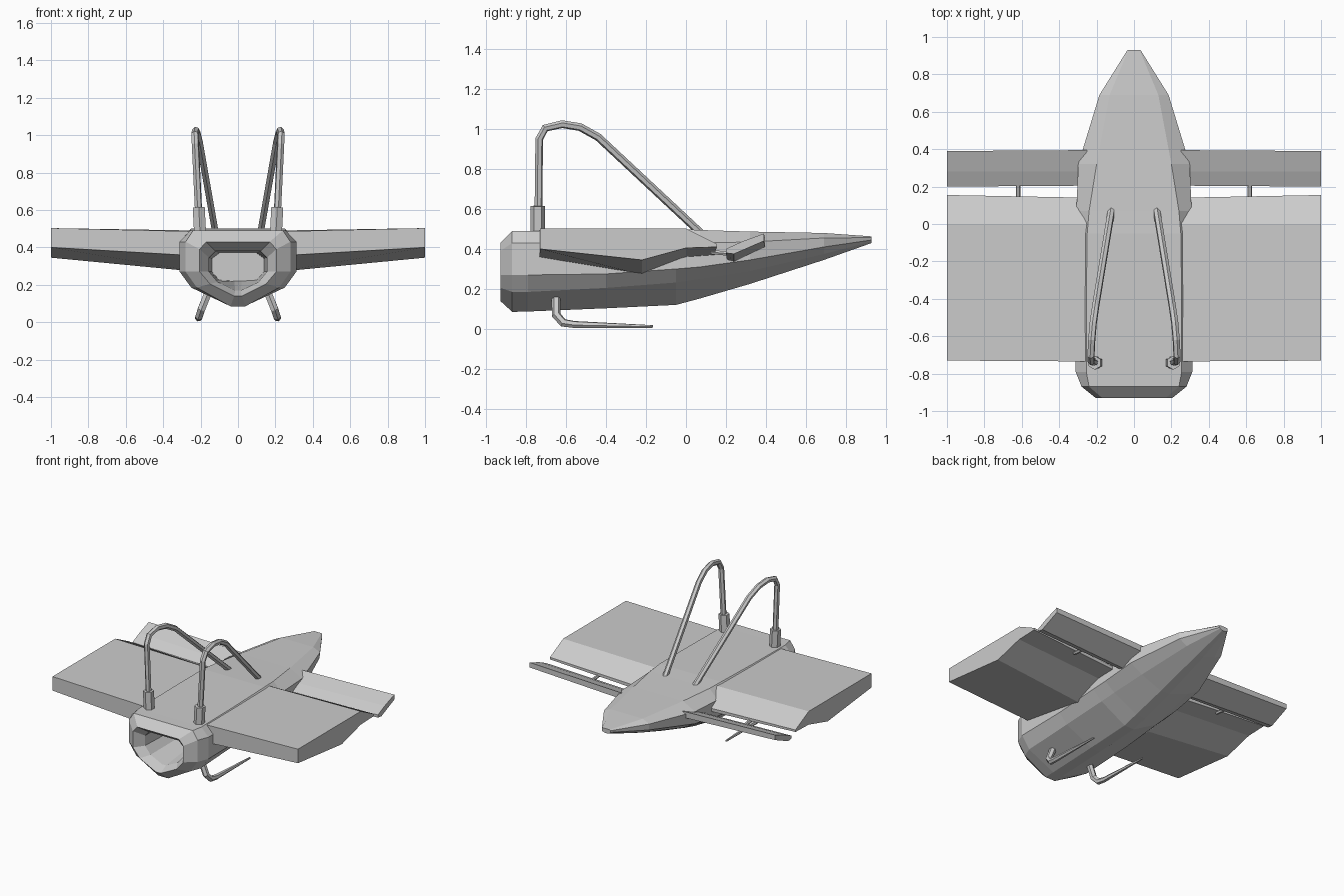
import bpy, bmesh

if "Cube" in bpy.data.objects:
    bpy.data.objects.remove(bpy.data.objects["Cube"])


def loft(name, rings):
    """Skin a list of equal-length point rings and cap both ends."""
    bm = bmesh.new()
    vs = [[bm.verts.new(p) for p in r] for r in rings]
    n = len(rings[0])
    for a, b in zip(vs, vs[1:]):
        for i in range(n):
            j = (i + 1) % n
            bm.faces.new((a[i], a[j], b[j], b[i]))
    bm.faces.new(vs[0])
    bm.faces.new(vs[-1])
    bmesh.ops.recalc_face_normals(bm, faces=bm.faces)
    me = bpy.data.meshes.new(name)
    bm.to_mesh(me)
    bm.free()
    ob = bpy.data.objects.new(name, me)
    bpy.context.collection.objects.link(ob)
    return ob


def section(y, half):
    """Full fuselage ring from a half outline of (x, z) points."""
    return [(x, y, z) for x, z in half] + [(-x, y, z) for x, z in reversed(half)]


def tube(name, pts, radius, radii=None):
    """Low-poly tube along a polyline."""
    cu = bpy.data.curves.new(name, 'CURVE')
    cu.dimensions = '3D'
    cu.bevel_depth = radius
    cu.bevel_resolution = 1
    cu.use_fill_caps = True
    sp = cu.splines.new('POLY')
    sp.use_smooth = False
    sp.points.add(len(pts) - 1)
    for i, p in enumerate(pts):
        sp.points[i].co = (*p, 1)
        sp.points[i].radius = radii[i] if radii else 1
    ob = bpy.data.objects.new(name, cu)
    bpy.context.collection.objects.link(ob)
    return ob


# Fuselage: intake throat, rim, then body back to the pointed tail
loft("fuselage", [
    section(-0.50, [(.10, .37), (.14, .34), (.14, .27), (.10, .225), (.02, .22)]),
    section(-0.86, [(.12, .38), (.155, .345), (.155, .27), (.11, .215), (.015, .17)]),
    section(-0.93, [(.17, .43), (.205, .39), (.205, .27), (.15, .205), (.02, .14)]),
    section(-0.87, [(.24, .49), (.28, .43), (.28, .27), (.22, .185), (.04, .085)]),
    section(-0.79, [(.255, .49), (.312, .43), (.312, .27), (.25, .185), (.04, .087)]),
    section(-0.40, [(.255, .495), (.312, .43), (.312, .275), (.25, .205), (.04, .103)]),
    section(-0.05, [(.25, .50), (.312, .43), (.312, .30), (.24, .232), (.04, .12)]),
    section(0.07, [(.24, .495), (.308, .43), (.308, .31), (.23, .25), (.04, .152)]),
    section(0.32, [(.20, .487), (.298, .435), (.295, .345), (.20, .29), (.035, .225)]),
    section(0.69, [(.13, .48), (.185, .455), (.18, .41), (.12, .375), (.025, .345)]),
    section(0.93, [(.03, .463), (.035, .457), (.035, .445), (.03, .437), (.01, .43)]),
])

# Profiles given as (y, z) at the wing root and tip
WING_ROOT = [(-.735, .485), (0, .49), (.14, .39), (.14, .365), (0, .355), (-.22, .27), (-.735, .355)]
WING_TIP = [(-.73, .503), (0, .503), (.155, .425), (.155, .41), (0, .405), (-.22, .345), (-.73, .40)]
FLAP_ROOT = [(.205, .38), (.28, .415), (.395, .455), (.395, .41), (.24, .335), (.205, .345)]
FLAP_TIP = [(.20, .40), (.28, .437), (.39, .477), (.39, .44), (.24, .375), (.20, .38)]

for s, side in ((1, "right"), (-1, "left")):
    # Wing and separate trailing flap
    for part, root, tip, x0 in (("wing", WING_ROOT, WING_TIP, .22),
                                ("flap", FLAP_ROOT, FLAP_TIP, .25)):
        loft(f"{part}_{side}", [[(s * x, y, z) for y, z in prof]
                                for x, prof in ((x0, root), (1.0, tip))])
    # Small hinge joining flap to wing
    tube(f"hinge_{side}", [(s * .62, .12, .385), (s * .62, .23, .375)], .012)
    # Arched bar over the wing with a sleeve at its foot
    tube(f"arch_bar_{side}", [(s * x, y, z) for x, y, z in (
        (.205, -.74, .47), (.228, -.735, .95), (.23, -.705, 1.005),
        (.226, -.62, 1.025), (.218, -.53, 1.01), (.205, -.44, .96),
        (.118, .09, .465))], .02)
    tube(f"sleeve_{side}", [(s * .202, -.742, .46), (s * .21, -.742, .615)], .037)
    # Tapered probe hanging below the intake
    tube(f"probe_{side}", [(s * x, y, z) for x, y, z in (
        (.155, -.65, .17), (.195, -.65, .07), (.208, -.615, .03),
        (.212, -.56, .022), (.212, -.165, .012))], .023, [1, 1, .95, .8, .3])
